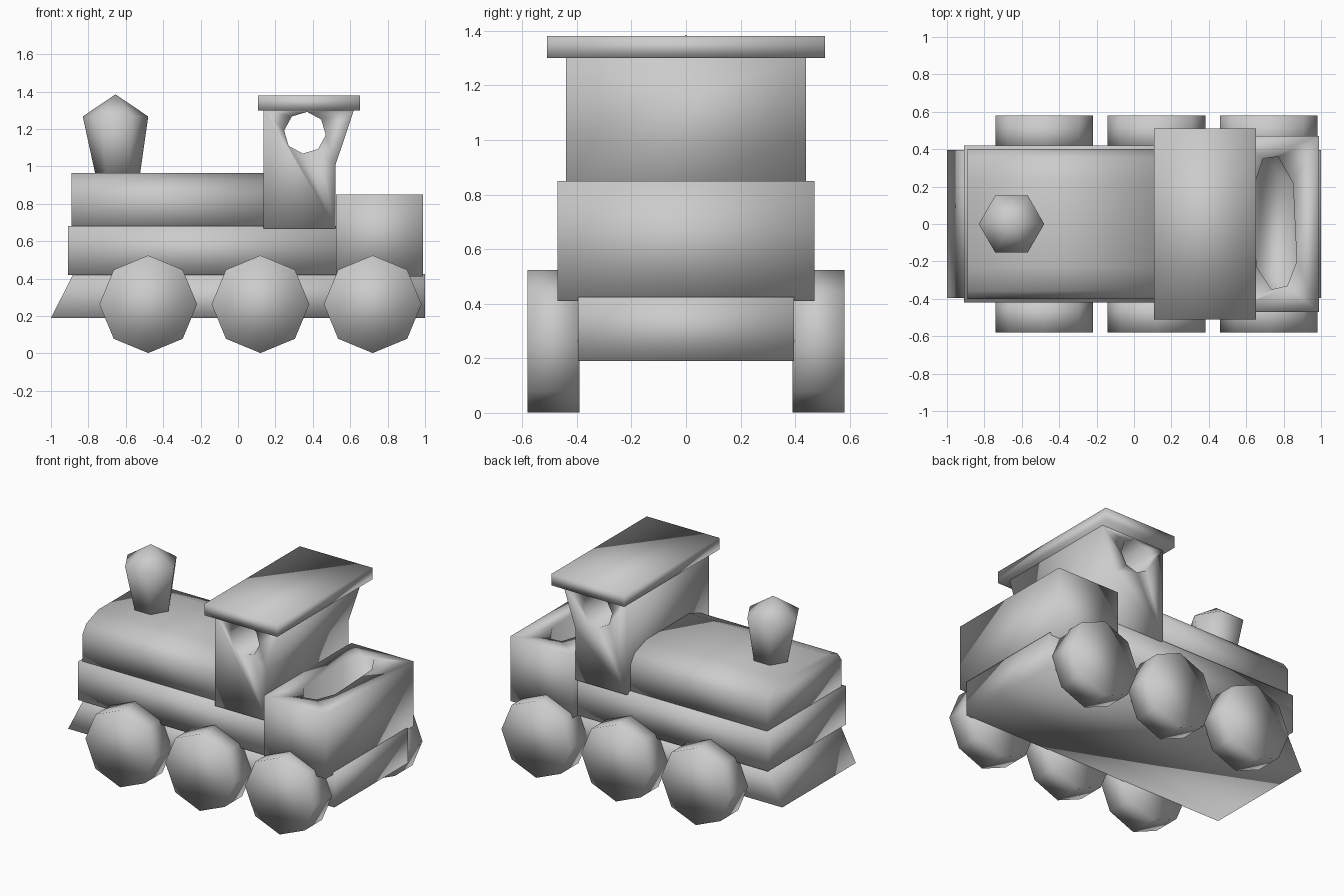
import bpy, bmesh
from math import cos, sin, pi, radians
from mathutils import Vector

if "Cube" in bpy.data.objects:
    bpy.data.objects.remove(bpy.data.objects["Cube"])


def prism(name, profile, axis, lo, hi):
    """Extrude a closed 2D profile along an axis: 'x' (y,z), 'y' (x,z) or 'z' (x,y)."""
    place = {'x': lambda a, b, t: (t, a, b),
             'y': lambda a, b, t: (a, t, b),
             'z': lambda a, b, t: (a, b, t)}[axis]
    bm = bmesh.new()
    face = bm.faces.new([bm.verts.new(place(a, b, lo)) for a, b in profile])
    top = bmesh.ops.extrude_face_region(bm, geom=[face])['geom']
    shift = Vector(place(0, 0, hi - lo))
    bmesh.ops.translate(bm, vec=shift, verts=[v for v in top if isinstance(v, bmesh.types.BMVert)])
    return finish(name, bm)


def finish(name, bm):
    bmesh.ops.recalc_face_normals(bm, faces=bm.faces)
    for f in bm.faces:
        f.smooth = True
    mesh = bpy.data.meshes.new(name)
    bm.to_mesh(mesh)
    bm.free()
    ob = bpy.data.objects.new(name, mesh)
    bpy.context.collection.objects.link(ob)
    return ob


def rect(a0, a1, b0, b1):
    return [(a0, b0), (a1, b0), (a1, b1), (a0, b1)]


def ring(a, b, ra, rb, n=8, start=0):
    return [(a + ra * cos(start + 2 * pi * i / n), b + rb * sin(start + 2 * pi * i / n)) for i in range(n)]


def cut(target, cutter):
    cutter.hide_render = True
    cutter.hide_set(True)
    mod = target.modifiers.new("opening", 'BOOLEAN')
    mod.operation = 'DIFFERENCE'
    mod.solver = 'EXACT'
    mod.object = cutter


# Chassis with sloped nose, and the running platform above it
prism("chassis", [(-1, .19), (1, .19), (1, .425), (-.88, .425)], 'y', -.395, .395)
prism("platform", rect(-.91, .53, .42, .68), 'y', -.42, .42)

# Boiler with rounded shoulders
half = [(.4, .67), (.4, .86), (.357, .92), (.23, .965)]
prism("boiler", half + [(-y, z) for y, z in reversed(half)], 'x', -.89, .14)

# Cab flaring out at the back, with a window straight through
cab = prism("cab", [(.137, .667), (.522, .667), (.522, 1.01), (.62, 1.302), (.137, 1.302)], 'y', -.44, .44)
cut(cab, prism("window_cutter", ring(.358, 1.18, .112, .112, start=radians(-6)), 'y', -.6, .6))
prism("cab_roof", rect(.107, .652, 1.3, 1.38), 'y', -.51, .51)

# Coal bunker with an oval hollow
bunker = prism("coal_bunker", rect(.523, .99, .41, .85), 'y', -.47, .47)
hollow = [(.69, .35), (.77, .36), (.85, .22), (.87, -.2), (.82, -.33), (.735, -.35), (.655, -.23), (.64, .2)]
cut(bunker, prism("hollow_cutter", hollow, 'z', .66, 1.0))

# Six eight-sided wheels
for i, x in enumerate((-.48, .12, .72)):
    for side, lo, hi in (("front", -.58, -.39), ("back", .39, .58)):
        prism(f"wheel_{side}_{i + 1}", ring(x, .263, .261, .261), 'y', lo, hi)

# Six-sided chimney with a pointed cap
bm = bmesh.new()
low, high = ([bm.verts.new((x, y, z)) for x, y in ring(cx, 0, r, r, 6)]
             for cx, r, z in ((-.643, .118, .95), (-.655, .175, 1.267)))
tip = bm.verts.new((-.655, 0, 1.385))
bm.faces.new(low)
for i in range(6):
    j = (i + 1) % 6
    bm.faces.new((low[i], low[j], high[j], high[i]))
    bm.faces.new((high[i], high[j], tip))
finish("chimney", bm)
